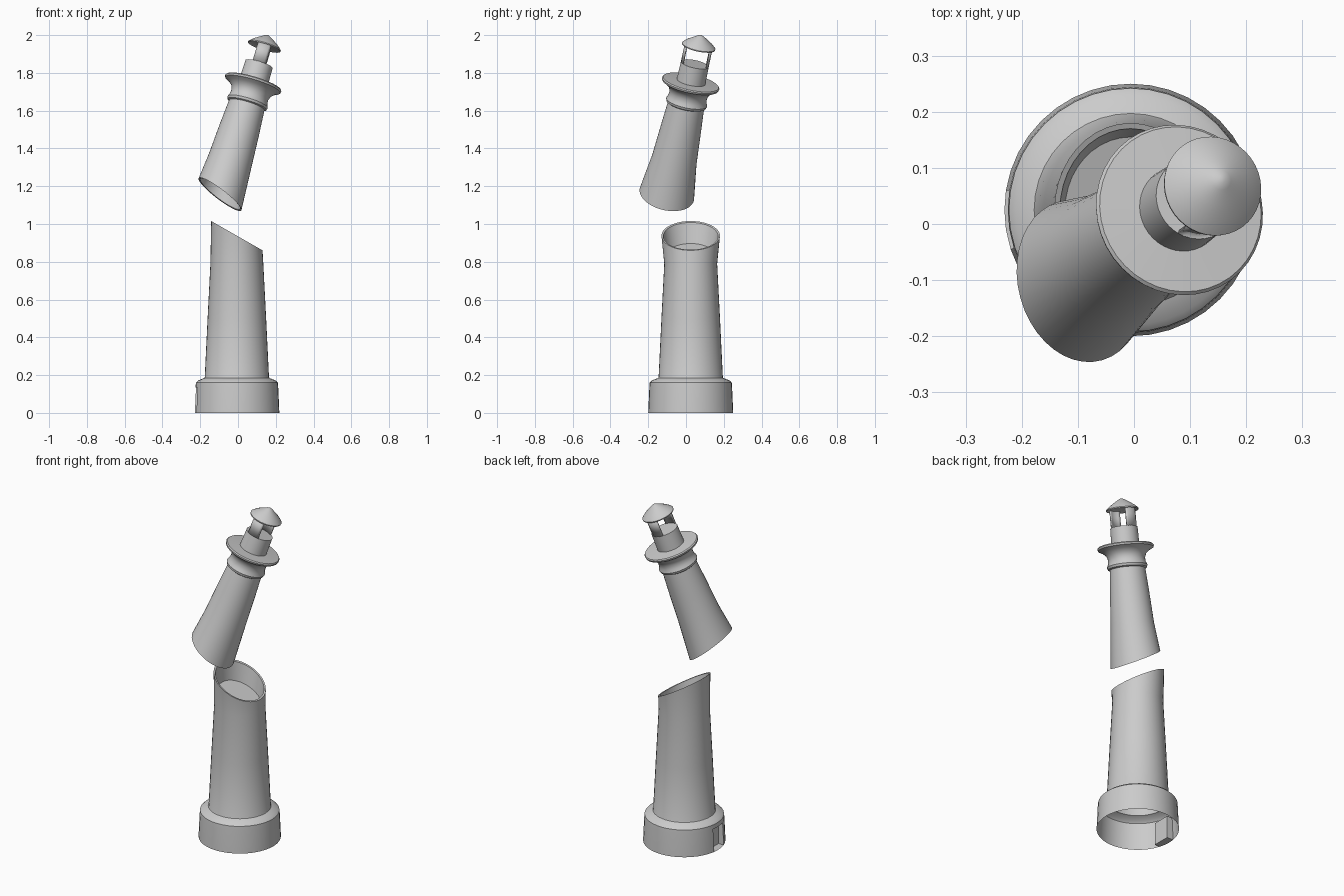
import bpy, bmesh, math
from mathutils import Vector, Matrix

if "Cube" in bpy.data.objects:
    bpy.data.objects.remove(bpy.data.objects["Cube"])

SEG = 40


def finish(bm, name, mat, angle=35):
    bm.transform(mat)
    me = bpy.data.meshes.new(name)
    bm.to_mesh(me)
    bm.free()
    ob = bpy.data.objects.new(name, me)
    bpy.context.collection.objects.link(ob)
    bpy.ops.object.select_all(action='DESELECT')
    ob.select_set(True)
    bpy.context.view_layer.objects.active = ob
    bpy.ops.object.shade_smooth_by_angle(angle=math.radians(angle))
    return ob


def loft(rings, cap_first=False, cap_last=False):
    """Skin elliptical rings (rx, ry, z, slope of the ring along x)."""
    bm = bmesh.new()
    rows = []
    for rx, ry, z, k in rings:
        row = []
        for i in range(SEG):
            a = math.tau * i / SEG
            x = rx * math.cos(a)
            row.append(bm.verts.new((x, ry * math.sin(a), z + k * x)))
        rows.append(row)
    for lo, hi in zip(rows, rows[1:]):
        for i in range(SEG):
            j = (i + 1) % SEG
            bm.faces.new((lo[i], lo[j], hi[j], hi[i]))
    if cap_first:
        bm.faces.new(rows[0][::-1])
    if cap_last:
        bm.faces.new(rows[-1])
    return bm


def turned(profile):
    return [(r, r, z, 0) for r, z in profile]


# lower tower: open base, tapered shaft, slanted broken rim with a sunken floor
low = Matrix.Translation((-0.006, 0.025, 0))
cut = -0.572
bm = loft(turned([(.225, 0), (.219, .135), (.217, .16), (.205, .172), (.172, .185),
                  (.170, .19), (.155, .5), (.140, .79)])
          + [(.136, .155, .938, cut), (.126, .145, .936, cut), (.117, .130, .83, cut)],
          cap_last=True)

# door recess on the left side of the base
door = []
for f in bm.faces:
    c = f.calc_center_median()
    az = math.degrees(math.atan2(c.y, c.x)) % 360
    if c.z < .1 and 171 < az < 198:
        door.append(f)
ret = bmesh.ops.extrude_face_region(bm, geom=door)
for v in ret['geom']:
    if isinstance(v, bmesh.types.BMVert):
        v.co.x = -0.18
old = [f for f in door if f.is_valid]
if old:
    bmesh.ops.delete(bm, geom=old, context='FACES_ONLY')
finish(bm, "lower_tower", low)

# frame of the tilted upper piece, origin at the gallery rim
axis = Vector((.30, .215, 1)).normalized()
tilt = Vector((0, 0, 1)).rotation_difference(axis).to_matrix().to_4x4()
up = Matrix.Translation((.081, .025, 1.745)) @ tilt

# upper shaft with its broken lower rim
cut = -0.37
finish(loft([(.112, .122, -.53, cut), (.124, .138, -.624, cut), (.133, .147, -.627, cut),
             (.118, .120, -.43, 0), (.108, .108, -.26, 0), (.097, .097, -.115, 0)],
            cap_first=True), "upper_shaft", up)

# neck moulding and gallery
finish(loft(turned([(.096, -.125), (.107, -.119), (.111, -.106), (.103, -.088), (.101, -.065),
                    (.110, -.040), (.130, -.022), (.152, -.010), (.155, 0), (.150, .006),
                    (.074, .010)])), "gallery", up)

# lantern room base
finish(loft(turned([(.077, .006), (.075, .108)]), cap_last=True), "lantern_base", up)

# two curved lantern walls facing front and back
for side, name in ((-1, "lantern_wall_front"), (1, "lantern_wall_back")):
    bm = bmesh.new()
    pairs = []
    for i in range(7):
        a = math.radians(side * 90 - 29 + 58 * i / 6)
        x, y = .075 * math.cos(a), .075 * math.sin(a)
        pairs.append((bm.verts.new((x, y, .106)), bm.verts.new((x, y, .217))))
    for p, q in zip(pairs, pairs[1:]):
        bm.faces.new((p[0], q[0], q[1], p[1]))
    ob = finish(bm, name, up)
    mod = ob.modifiers.new("thickness", 'SOLIDIFY')
    mod.thickness = .007
    mod.offset = -1

# roof
finish(loft(turned([(.070, .213), (.089, .205), (.090, .211), (.070, .230), (.042, .249),
                    (.018, .265), (.006, .271)]), cap_first=True, cap_last=True),
       "roof", up)
